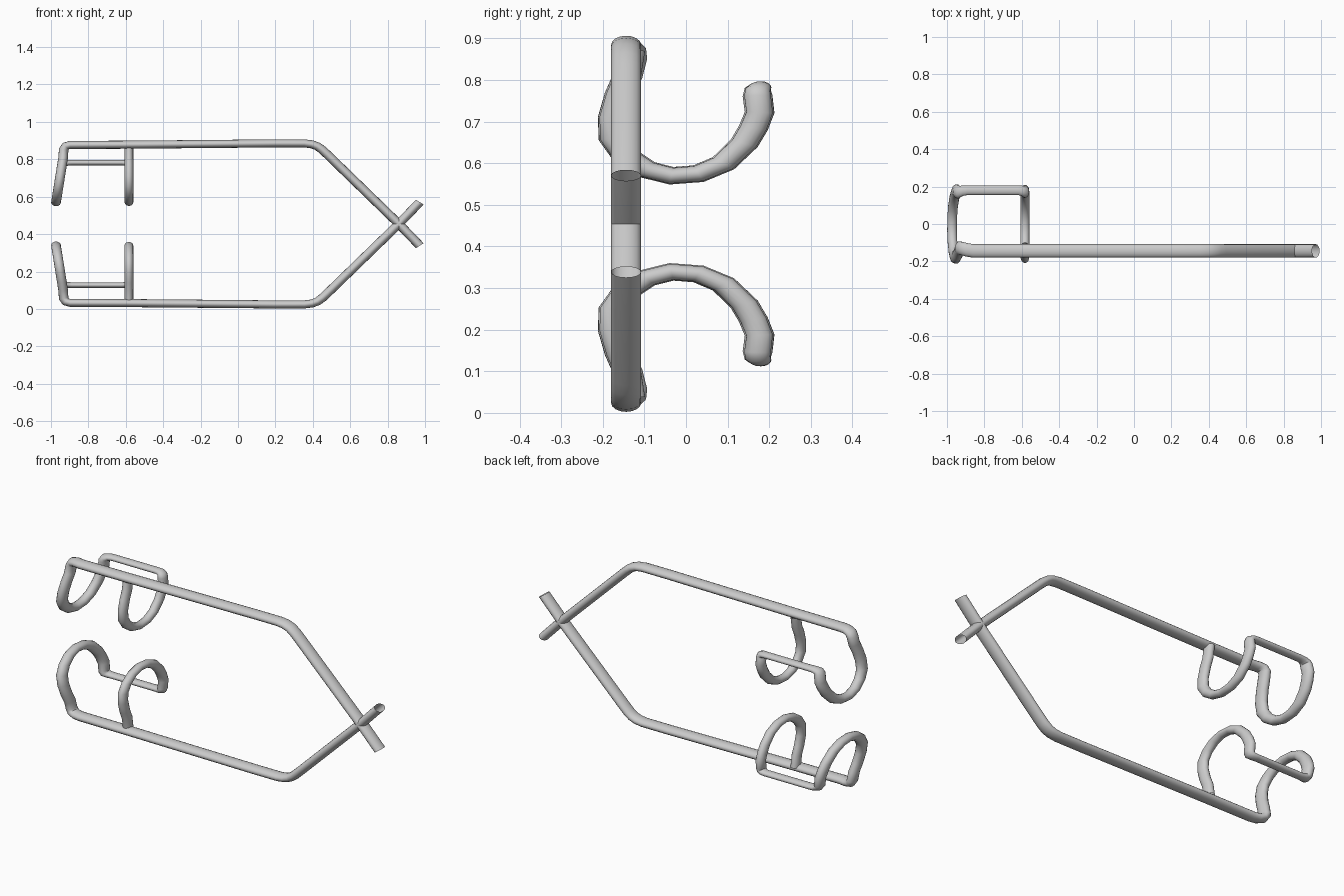
import bpy

if "Cube" in bpy.data.objects:
    bpy.data.objects.remove(bpy.data.objects["Cube"])

# Tube cross-section half-sizes: the round tube is squashed differently per axis
S = (0.026, 0.036, 0.0215)
MID = 0.4545  # mirror height between the two halves

# Hook profile (y, z), from the rail down, round and up to the grip bar
HOOK = [(-0.14, 0.81), (-0.16, 0.765), (-0.176, 0.71), (-0.175, 0.66),
        (-0.145, 0.618), (-0.095, 0.585), (-0.035, 0.570), (0.03, 0.575),
        (0.09, 0.600), (0.14, 0.648), (0.162, 0.685), (0.177, 0.722),
        (0.172, 0.762)]


def lean_x(z):
    return -0.973 + 0.16 * (z - 0.57)


def tube_path():
    # crossed tip, diagonal, bend and long rail
    y = -0.144
    pts = [(0.972, y, 0.338, 1), (0.86, y, 0.4545, 1), (0.475, y, 0.828, 1),
           (0.45, y, 0.851, 1), (0.425, y, 0.869, 1), (0.395, y, 0.88, 1),
           (0.355, y, 0.885, 1), (0.2, y, 0.885, 1), (-0.58, y, 0.878, 1),
           (-0.86, y, 0.877, 1), (-0.895, -0.138, 0.877, 1),
           (-0.92, -0.131, 0.871, 1), (-0.932, -0.129, 0.853, 1)]
    # outer hook
    pts += [(lean_x(z), yy, z, 1) for yy, z in HOOK]
    # grip bar with small corners
    pts += [(-0.935, 0.172, 0.775, 0.9), (-0.915, 0.178, 0.781, 0.75),
            (-0.89, 0.180, 0.782, 0.7), (-0.62, 0.180, 0.782, 0.7),
            (-0.60, 0.178, 0.781, 0.75), (-0.586, 0.172, 0.775, 0.85)]
    # inner hook, ending inside the rail
    pts += [(-0.583, yy, z, 0.9) for yy, z in reversed(HOOK)]
    pts.append((-0.583, -0.13, 0.872, 0.9))
    return pts


def make_tube(name, pts):
    cu = bpy.data.curves.new(name + "_path", 'CURVE')
    cu.dimensions = '3D'
    cu.bevel_depth = 1.0
    cu.bevel_resolution = 6
    sp = cu.splines.new('POLY')
    sp.points.add(len(pts) - 1)
    for p, (x, y, z, r) in zip(sp.points, pts):
        p.co = (x / S[0], y / S[1], z / S[2], 1)
        p.radius = r
    ob = bpy.data.objects.new(name, cu)
    bpy.context.collection.objects.link(ob)
    ob.scale = S
    bpy.ops.object.select_all(action='DESELECT')
    ob.select_set(True)
    bpy.context.view_layer.objects.active = ob
    bpy.ops.object.convert(target='MESH')
    ob = bpy.context.view_layer.objects.active
    bpy.ops.object.transform_apply(location=False, rotation=False, scale=True)
    bpy.ops.object.shade_smooth_by_angle(angle=0.9)
    return ob


# Upper and lower arms, mirrored about the middle height
path = tube_path()
make_tube("upper_arm", path)
make_tube("lower_arm", [(x, y, 2 * MID - z, r) for x, y, z, r in path])
